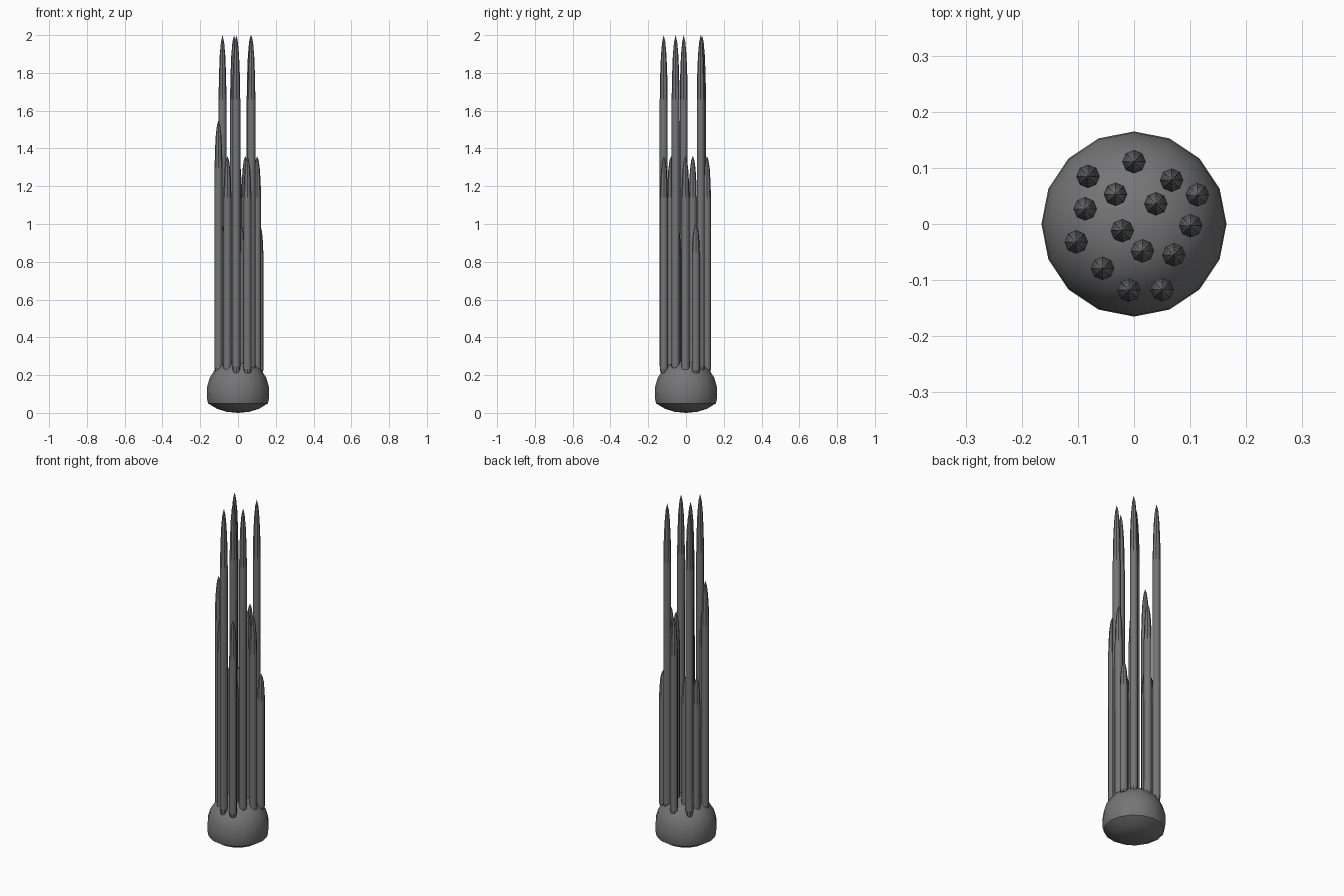
import bpy
import bmesh
from math import cos, sin, tau, radians

cube = bpy.data.objects.get("Cube")
if cube:
    bpy.data.objects.remove(cube, do_unlink=True)

# Dark grey finish shared by all parts
grey = bpy.data.materials.new("dark_grey")
grey.use_nodes = True
grey.diffuse_color = (0.18, 0.18, 0.18, 1)
shader = next(n for n in grey.node_tree.nodes if n.type == "BSDF_PRINCIPLED")
shader.inputs["Base Color"].default_value = grey.diffuse_color


def lathe(name, profile, sides, location=(0, 0, 0)):
    """Turn (radius, z) points around z; zero radius makes a pole."""
    bm = bmesh.new()
    rings = []
    for r, z in profile:
        if r == 0:
            rings.append([bm.verts.new((0, 0, z))] * sides)
        else:
            rings.append([bm.verts.new((r * cos(tau * i / sides), r * sin(tau * i / sides), z))
                          for i in range(sides)])
    for low, high in zip(rings, rings[1:]):
        for i in range(sides):
            j = (i + 1) % sides
            corners = list(dict.fromkeys((low[i], low[j], high[j], high[i])))
            bm.faces.new(corners)
    bmesh.ops.recalc_face_normals(bm, faces=bm.faces)
    mesh = bpy.data.meshes.new(name)
    bm.to_mesh(mesh)
    bm.free()
    mesh.materials.append(grey)
    obj = bpy.data.objects.new(name, mesh)
    obj.location = location
    bpy.context.collection.objects.link(obj)
    return obj


# Rounded base with a crisp edge above its shallow domed underside
base = lathe("base", [(0, 0), (0.06, 0.006), (0.11, 0.021), (0.158, 0.05), (0.164, 0.075),
                      (0.165, 0.1), (0.163, 0.14), (0.15, 0.185), (0.125, 0.225),
                      (0.09, 0.255), (0.05, 0.272), (0, 0.278)], 16)
bpy.ops.object.select_all(action="DESELECT")
base.select_set(True)
bpy.context.view_layer.objects.active = base
bpy.ops.object.shade_smooth_by_angle(angle=radians(30))

# Pointed stalks, grouped by the height of their tips
stalks = {
    2.0: [(-0.082, 0.085), (0.067, 0.078), (-0.021, -0.012), (0.071, -0.055), (-0.009, -0.118)],
    1.55: [(-0.103, -0.032)],
    1.36: [(0, 0.111), (0.039, 0.036), (0.101, -0.003), (-0.056, -0.079), (0.05, -0.117)],
    1.0: [(0.113, 0.052), (-0.033, 0.053), (-0.087, 0.027), (0.015, -0.048)],
}
root = 0.21
radius = 0.021
taper = [(0, 0), (0.8, 0), (1, 0.02), (1, 0.81), (0.9, 0.88), (0.7, 0.94), (0.4, 0.98), (0, 1)]
number = 0
for tip, spots in stalks.items():
    profile = [(radius * r, (tip - root) * t) for r, t in taper]
    for x, y in spots:
        number += 1
        stalk = lathe(f"stalk_{number}", profile, 8, (x, y, root))
        # Smooth shaft, faceted tip
        for face in stalk.data.polygons:
            face.use_smooth = abs(face.normal.z) < 0.01
